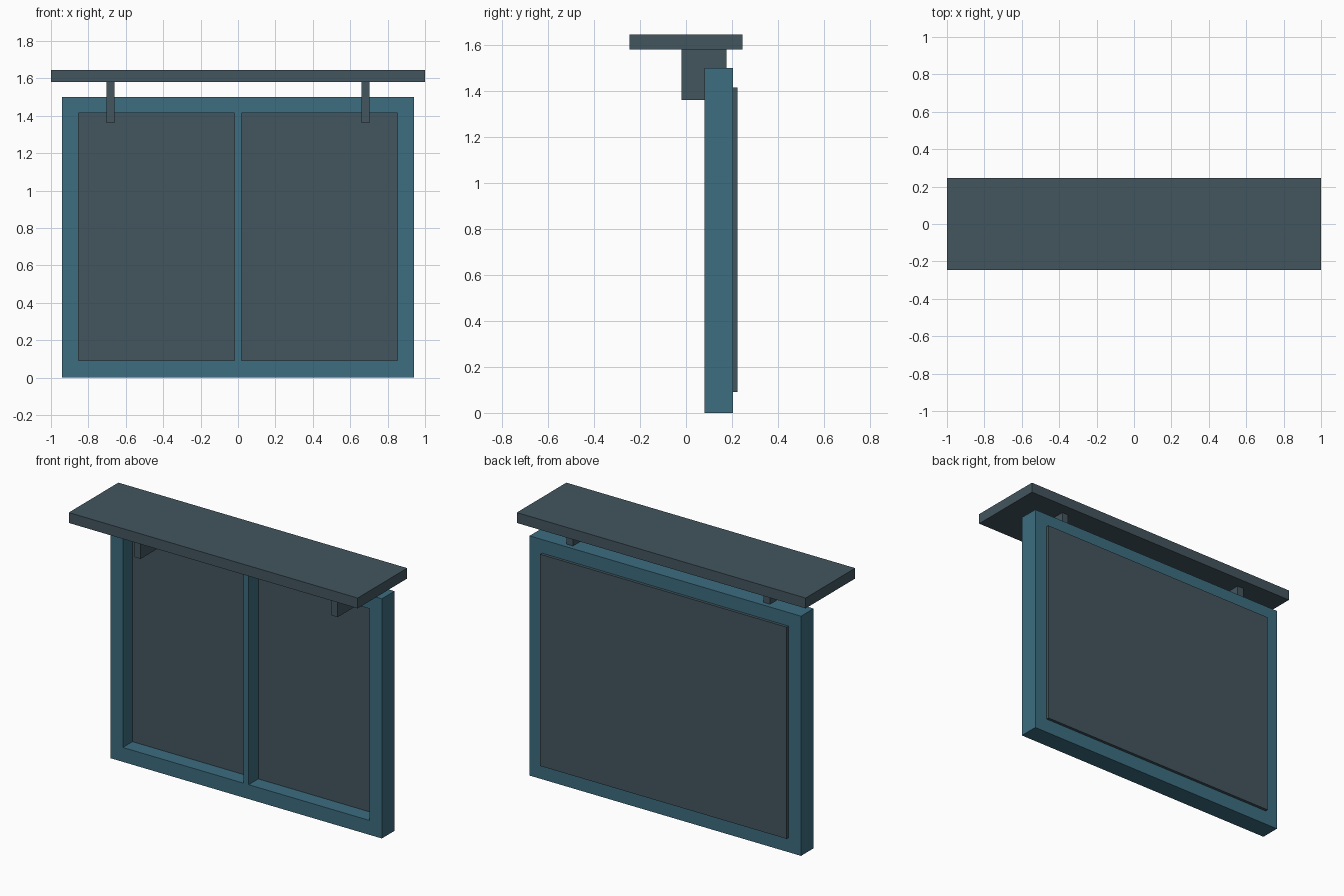
import bpy
import bmesh
from mathutils import Vector

cube = bpy.data.objects.get("Cube")
if cube:
    bpy.data.objects.remove(cube, do_unlink=True)


def material(name, rgb):
    mat = bpy.data.materials.new(name)
    mat.use_nodes = True
    color = (*rgb, 1)
    mat.diffuse_color = color
    mat.node_tree.nodes["Principled BSDF"].inputs["Base Color"].default_value = color
    return mat


teal = material("teal_paint", (0.045, 0.153, 0.216))
slate = material("slate_grey", (0.056, 0.093, 0.112))


def add_object(name, bm, mat):
    bmesh.ops.recalc_face_normals(bm, faces=bm.faces[:])
    mesh = bpy.data.meshes.new(name)
    bm.to_mesh(mesh)
    bm.free()
    mesh.materials.append(mat)
    obj = bpy.data.objects.new(name, mesh)
    bpy.context.collection.objects.link(obj)
    return obj


def box(name, low, high, mat):
    low, high = Vector(low), Vector(high)
    bm = bmesh.new()
    bmesh.ops.create_cube(bm, size=1)
    bmesh.ops.scale(bm, vec=high - low, verts=bm.verts)
    bmesh.ops.translate(bm, vec=(low + high) / 2, verts=bm.verts)
    return add_object(name, bm, mat)


# Window frame with central mullion: a grid with two open cells, extruded back
FRONT, BACK = 0.08, 0.205
xs = [-0.94, -0.853, -0.018, 0.018, 0.853, 0.94]
zs = [0, 0.09, 1.415, 1.5]
bm = bmesh.new()
grid = [[bm.verts.new((x, FRONT, z)) for z in zs] for x in xs]
for i in range(len(xs) - 1):
    for j in range(len(zs) - 1):
        if j == 1 and i in (1, 3):
            continue
        bm.faces.new((grid[i][j], grid[i + 1][j], grid[i + 1][j + 1], grid[i][j + 1]))
extruded = bmesh.ops.extrude_face_region(bm, geom=bm.faces[:], use_keep_orig=True)
moved = [v for v in extruded["geom"] if isinstance(v, bmesh.types.BMVert)]
bmesh.ops.translate(bm, vec=(0, BACK - FRONT, 0), verts=moved)
add_object("window_frame", bm, teal)

# Pane filling the openings and standing slightly proud of the back
box("window_pane", (-0.853, 0.175, 0.09), (0.853, 0.223, 1.415), slate)

# Overhead shelf and its two brackets
box("top_shelf", (-1, -0.245, 1.58), (1, 0.245, 1.645), slate)
for side, x in (("left", 0.682), ("right", -0.682)):
    box(side + "_bracket", (x - 0.022, -0.02, 1.36), (x + 0.022, 0.175, 1.58), slate)
